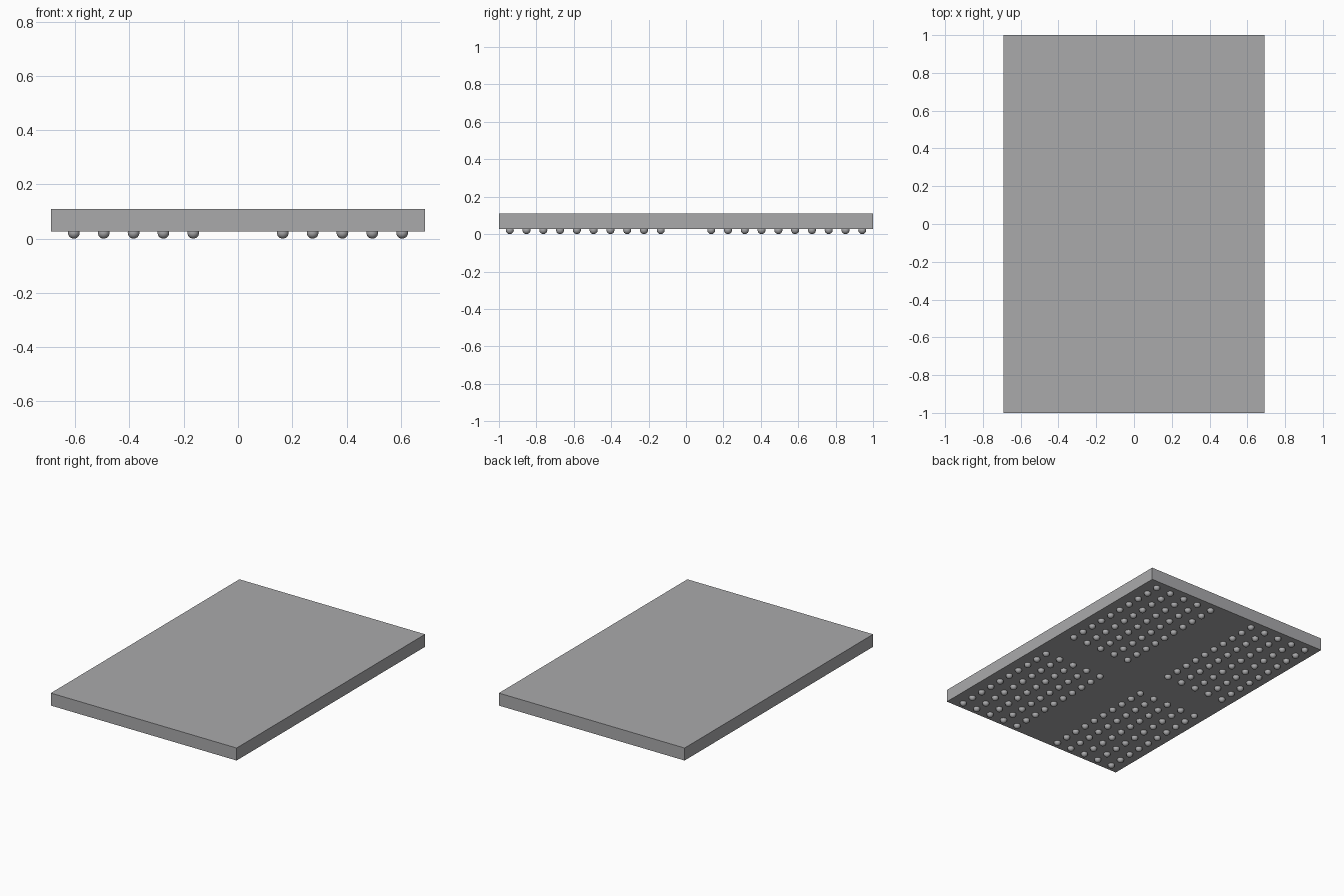
import bpy
import bmesh
from mathutils import Matrix, Vector

cube = bpy.data.objects.get("Cube")
if cube:
    bpy.data.objects.remove(cube, do_unlink=True)

HALF_X, HALF_Y = 0.69, 1.0
BOTTOM, TOP = 0.026, 0.11
BALL_RADIUS = 0.0215


def make_material(name, color):
    mat = bpy.data.materials.new(name)
    mat.use_nodes = True
    mat.diffuse_color = color
    mat.node_tree.nodes["Principled BSDF"].inputs["Base Color"].default_value = color
    return mat


def add_object(name, bm, mat):
    mesh = bpy.data.meshes.new(name)
    bm.to_mesh(mesh)
    bm.free()
    mesh.materials.append(mat)
    obj = bpy.data.objects.new(name, mesh)
    bpy.context.collection.objects.link(obj)
    return obj


grey = make_material("plain grey", (0.4, 0.4, 0.41, 1))

# Flat package body
bm = bmesh.new()
size = Vector((2 * HALF_X, 2 * HALF_Y, TOP - BOTTOM))
centre = Vector((0, 0, (TOP + BOTTOM) / 2))
bmesh.ops.create_cube(bm, size=1, matrix=Matrix.LocRotScale(centre, None, size))
add_object("package_body", bm, grey)

# Solder balls: four mirrored blocks, each five columns by ten rows
for side_x, x_name in ((-1, "right"), (1, "left")):
    for side_y, y_name in ((-1, "front"), (1, "back")):
        bm = bmesh.new()
        for column in range(5):
            for row in range(10):
                x = side_x * (0.165 + 0.11 * column)
                y = side_y * (0.135 + 0.0897 * row)
                bmesh.ops.create_uvsphere(
                    bm, u_segments=20, v_segments=12, radius=BALL_RADIUS,
                    matrix=Matrix.Translation((x, y, BALL_RADIUS)))
        for face in bm.faces:
            face.smooth = True
        add_object(f"solder_balls_{y_name}_{x_name}", bm, grey)
